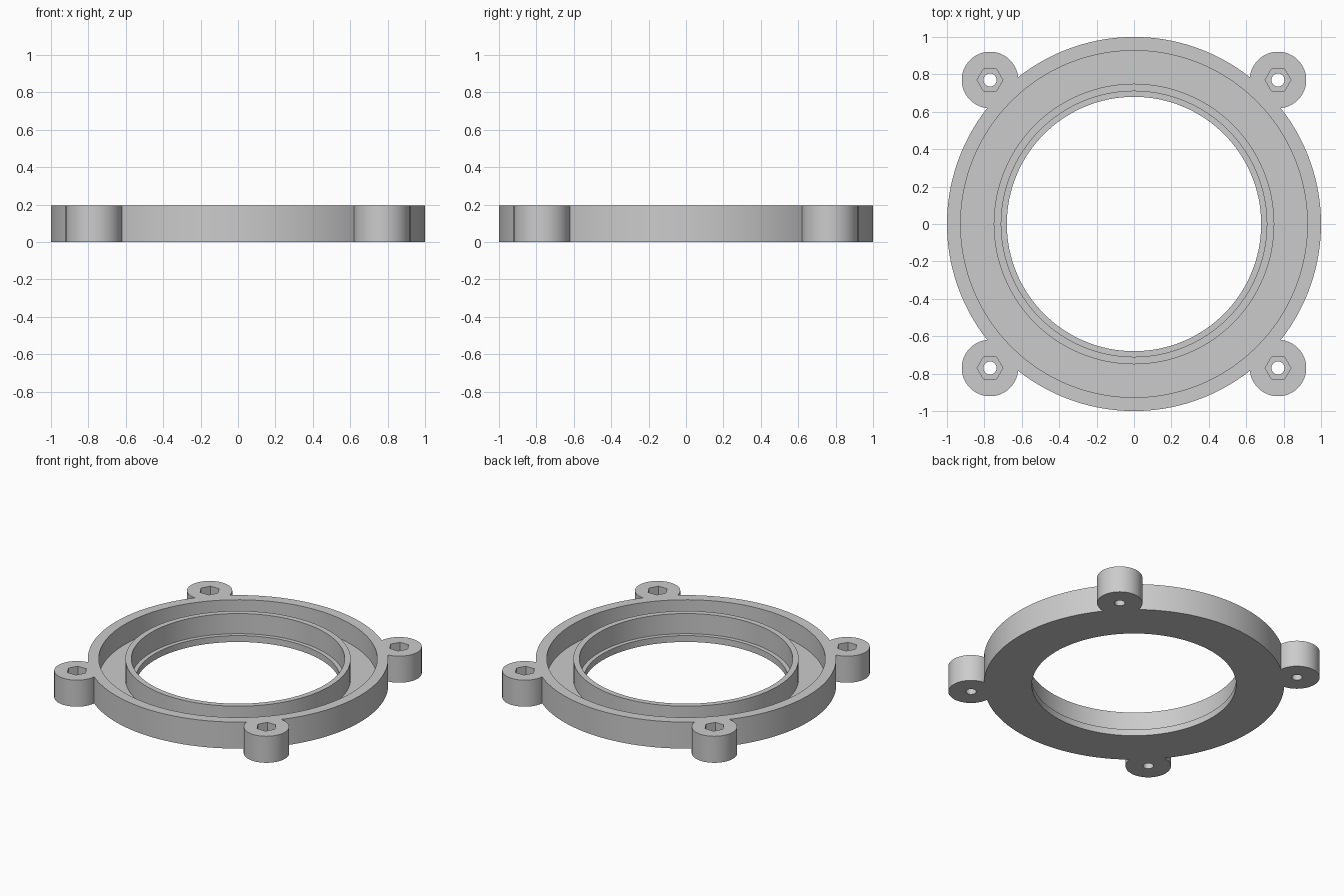
import bpy
import bmesh
from math import pi, cos, sin, radians

HEIGHT = 0.195
FLOOR = 0.047
BOSS_OFFSET = 0.77

if "Cube" in bpy.data.objects:
    bpy.data.objects.remove(bpy.data.objects["Cube"], do_unlink=True)

grey = bpy.data.materials.new("light grey")
grey.use_nodes = True
grey.diffuse_color = (0.6, 0.6, 0.6, 1)
grey.node_tree.nodes["Principled BSDF"].inputs["Base Color"].default_value = (0.6, 0.6, 0.6, 1)


def add_object(name, bm):
    bmesh.ops.recalc_face_normals(bm, faces=bm.faces)
    mesh = bpy.data.meshes.new(name)
    bm.to_mesh(mesh)
    bm.free()
    mesh.materials.append(grey)
    obj = bpy.data.objects.new(name, mesh)
    bpy.context.collection.objects.link(obj)
    return obj


def lathe(name, profile, steps):
    """Revolve a closed (radius, height) profile around z."""
    bm = bmesh.new()
    rings = [[bm.verts.new((r * cos(2 * pi * i / steps), r * sin(2 * pi * i / steps), z))
              for r, z in profile] for i in range(steps)]
    n = len(profile)
    for i, ring in enumerate(rings):
        after = rings[(i + 1) % steps]
        for j in range(n):
            k = (j + 1) % n
            bm.faces.new((ring[j], after[j], after[k], ring[k]))
    return add_object(name, bm)


def corner_prisms(name, radius, bottom, top, sides):
    """One upright prism at each of the four corners."""
    bm = bmesh.new()
    for sx in (-1, 1):
        for sy in (-1, 1):
            x, y = sx * BOSS_OFFSET, sy * BOSS_OFFSET
            loops = [[bm.verts.new((x + radius * cos(2 * pi * i / sides),
                                    y + radius * sin(2 * pi * i / sides), z))
                      for i in range(sides)] for z in (bottom, top)]
            bm.faces.new(loops[0][::-1])
            bm.faces.new(loops[1])
            for i in range(sides):
                k = (i + 1) % sides
                bm.faces.new((loops[0][i], loops[0][k], loops[1][k], loops[1][i]))
    return add_object(name, bm)


def boolean(target, helper, operation):
    mod = target.modifiers.new(operation.lower(), "BOOLEAN")
    mod.operation = operation
    mod.solver = "EXACT"
    mod.object = helper
    bpy.context.view_layer.objects.active = target
    bpy.ops.object.modifier_apply(modifier=mod.name)
    bpy.data.objects.remove(helper, do_unlink=True)


# Channelled ring: outer wall, groove, inner wall and a thin inner lip
ring = lathe("mounting_ring", [
    (1.0, 0), (1.0, HEIGHT), (0.927, HEIGHT), (0.927, FLOOR),
    (0.75, FLOOR), (0.75, HEIGHT), (0.71, HEIGHT), (0.71, FLOOR),
    (0.68, FLOOR), (0.68, 0)], 128)

# Four screw bosses fused to the rim
boolean(ring, corner_prisms("bosses", 0.151, 0, HEIGHT, 64), "UNION")

# Hexagonal nut pockets and screw holes
boolean(ring, corner_prisms("nut_pockets", 0.069, 0.1, HEIGHT + 0.1, 6), "DIFFERENCE")
boolean(ring, corner_prisms("screw_holes", 0.035, -0.1, HEIGHT + 0.1, 32), "DIFFERENCE")

bpy.ops.object.select_all(action="DESELECT")
ring.select_set(True)
bpy.context.view_layer.objects.active = ring
bpy.ops.object.shade_smooth_by_angle(angle=radians(30))
